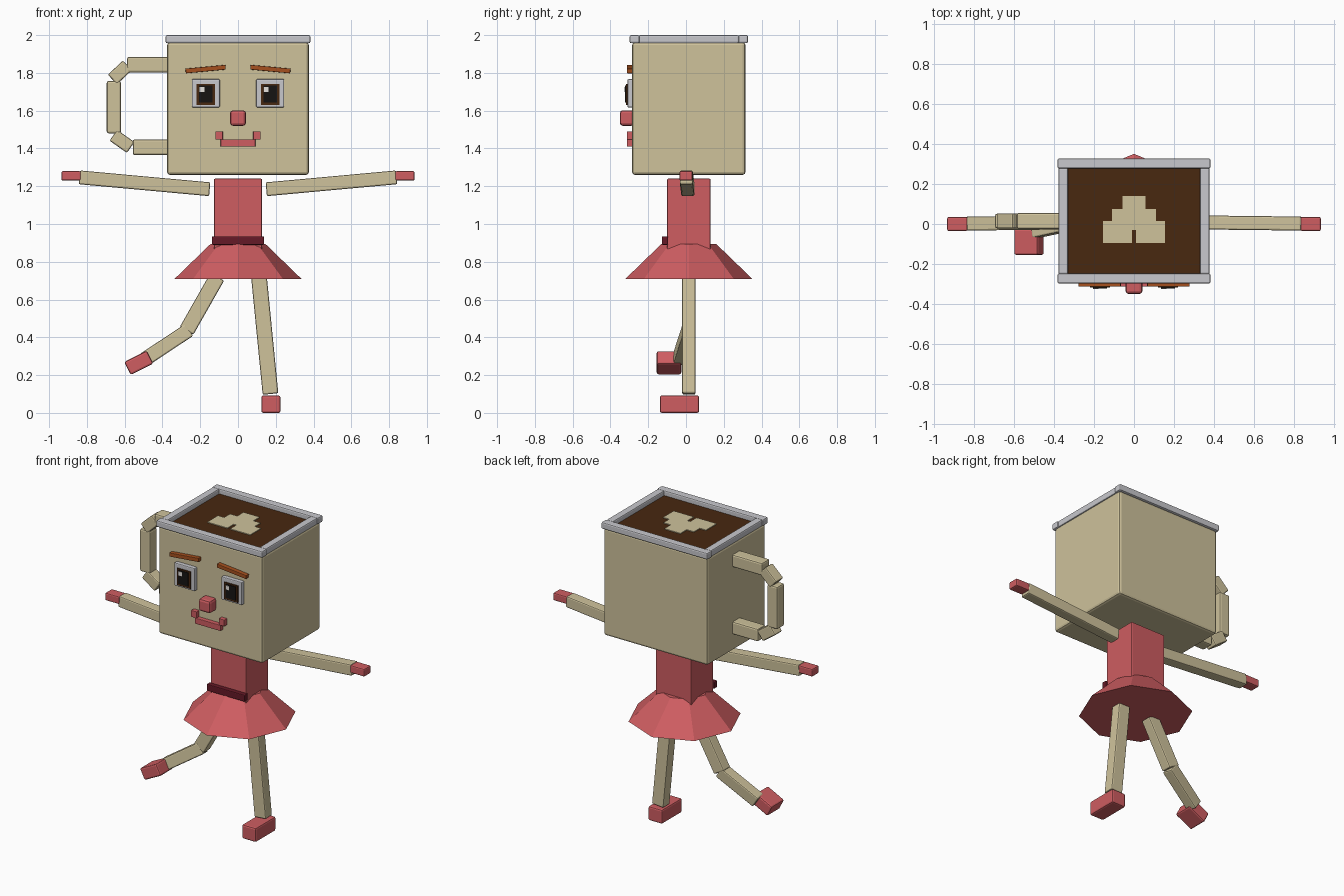
import bpy, bmesh
from mathutils import Vector, Matrix

cube = bpy.data.objects.get("Cube")
if cube:
    bpy.data.objects.remove(cube, do_unlink=True)


def material(name, *rgb):
    m = bpy.data.materials.new(name)
    m.use_nodes = True
    colour = (*rgb, 1)
    m.diffuse_color = colour
    m.node_tree.nodes["Principled BSDF"].inputs["Base Color"].default_value = colour
    return m


CREAM = material("cream", .62, .54, .33)
RED = material("coral red", .62, .11, .12)
MAROON = material("maroon", .13, .01, .02)
COFFEE = material("coffee brown", .065, .021, .005)
BROW = material("chestnut", .38, .08, .013)
GREY = material("light grey", .58, .58, .61)
BLACK = material("black", .008, .007, .006)
WHITE = material("white", .85, .82, .78)


def finish(name, bm, mat, bevel=0.0):
    mesh = bpy.data.meshes.new(name)
    bm.to_mesh(mesh)
    bm.free()
    mesh.materials.append(mat)
    ob = bpy.data.objects.new(name, mesh)
    bpy.context.scene.collection.objects.link(ob)
    if bevel:
        mod = ob.modifiers.new("Bevel", "BEVEL")
        mod.width, mod.segments = bevel, 2
    return ob


def block(name, mat, size, matrix, bevel):
    bm = bmesh.new()
    bmesh.ops.create_cube(bm, size=1, matrix=Matrix.Diagonal((*size, 1)))
    ob = finish(name, bm, mat, bevel)
    ob.matrix_world = matrix
    return ob


def box(name, mat, xs, ys, zs, bevel=0.0):
    """Upright box from its limits on each axis."""
    pairs = (xs, ys, zs)
    size = [b - a for a, b in pairs]
    centre = [(a + b) / 2 for a, b in pairs]
    return block(name, mat, size, Matrix.Translation(centre), bevel)


def bar(name, mat, start, end, width, depth, bevel=.008):
    """Square bar running from start to end; depth is measured along y."""
    a, b = Vector(start), Vector(end)
    z = (b - a).normalized()
    x = Vector((0, 1, 0)).cross(z).normalized()
    y = z.cross(x)
    rot = Matrix((x, y, z)).transposed().to_4x4()
    return block(name, mat, (width, depth, (b - a).length),
                 Matrix.Translation((a + b) / 2) @ rot, bevel)


def span(x0, x1, side):
    """Range of x on one side of the model."""
    return sorted((x0 * side, x1 * side))


SIDES = (("left", 1), ("right", -1))
MID = .015      # depth of the body centre line
FACE = -.285    # front of the head

# Cup head
box("cup_head", CREAM, (-.375, .375), (FACE, .315), (1.26, 1.962), .015)
box("coffee_surface", COFFEE, (-.34, .34), (-.255, .285), (1.96, 1.968))

# Rim of four bars
RIM_Z = (1.957, 2)
box("rim_front", GREY, (-.383, .383), (-.298, -.247), RIM_Z, .008)
box("rim_back", GREY, (-.383, .383), (.277, .328), RIM_Z, .008)
for label, s in SIDES:
    box(f"rim_{label}", GREY, span(.33, .378, s), (-.25, .28), RIM_Z, .008)

# Stepped foam on the coffee
FOAM_Z = (1.967, 1.973)
for label, s in SIDES:
    box(f"foam_base_{label}", CREAM, span(.01, .155, s), (-.095, .015), FOAM_Z)
box("foam_bridge", CREAM, (-.01, .01), (-.03, .015), FOAM_Z)
box("foam_middle", CREAM, (-.11, .11), (.015, .075), FOAM_Z)
box("foam_top", CREAM, (-.058, .058), (.075, .14), FOAM_Z)

# Cup handle
box("handle_top", CREAM, (-.587, -.365), (-.025, .055), (1.803, 1.885), .01)
box("handle_bottom", CREAM, (-.557, -.365), (-.025, .055), (1.365, 1.448), .01)
box("handle_grip", CREAM, (-.695, -.62), (-.022, .052), (1.48, 1.757), .01)
bar("handle_upper_corner", CREAM, (-.665, MID, 1.765), (-.585, MID, 1.84), .07, .075)
bar("handle_lower_corner", CREAM, (-.66, MID, 1.47), (-.568, MID, 1.405), .07, .075)

# Face: eyes, brows and mouth corners on both sides
for label, s in SIDES:
    c = s * .17
    box(f"{label}_eye_white", GREY, (c - .074, c + .074), (-.31, FACE + .01),
        (1.617, 1.767), .006)
    box(f"{label}_iris", COFFEE, (c - .049, c + .049), (-.317, -.309), (1.63, 1.74))
    box(f"{label}_pupil", BLACK, (c - .036, c + .036), (-.322, -.316), (1.643, 1.732))
    box(f"{label}_eye_glint", WHITE, (c - .034, c - .008), (-.325, -.321), (1.7, 1.726))
    bar(f"{label}_eyebrow", BROW, (s * .066, -.298, 1.83), (s * .277, -.298, 1.81),
        .025, .03, .003)
    box(f"{label}_mouth_corner", RED, span(.08, .12, s), (-.313, FACE + .01),
        (1.447, 1.49), .003)
box("mouth", RED, (-.092, .092), (-.313, FACE + .01), (1.41, 1.448), .003)
box("nose", RED, (-.042, .042), (-.35, FACE + .01), (1.52, 1.602), .015)

# Torso and belt
box("torso", RED, (-.127, .127), (-.1, .13), (.85, 1.24), .006)
box("belt", MAROON, (-.138, .138), (-.128, -.095), (.89, .934), .005)

# Eight-sided skirt
bm = bmesh.new()
bmesh.ops.create_cone(bm, cap_ends=True, segments=8, radius1=.336, radius2=.145,
                      depth=.185)
skirt = finish("skirt", bm, RED)
skirt.location = (0, MID, .802)

# Arms and hands
for label, s in SIDES:
    bar(f"{label}_arm", CREAM, (s * .15, .01, 1.184), (s * .84, .002, 1.247), .073, .07)
    box(f"{label}_hand", RED, span(.832, .935, s), (-.035, .035), (1.23, 1.28), .008)

# Standing leg
bar("left_leg", CREAM, (.11, MID, .73), (.172, MID, .1), .083, .07)
box("left_foot", RED, (.124, .225), (-.138, .07), (0, .092), .01)

# Lifted leg
bar("right_thigh", CREAM, (-.11, MID, .72), (-.272, MID, .435), .083, .07)
bar("right_shin", CREAM, (-.262, MID, .437), (-.495, -.035, .283), .076, .07)
bar("right_foot", RED, (-.585, -.09, .235), (-.466, -.09, .295), .077, .13, .01)
